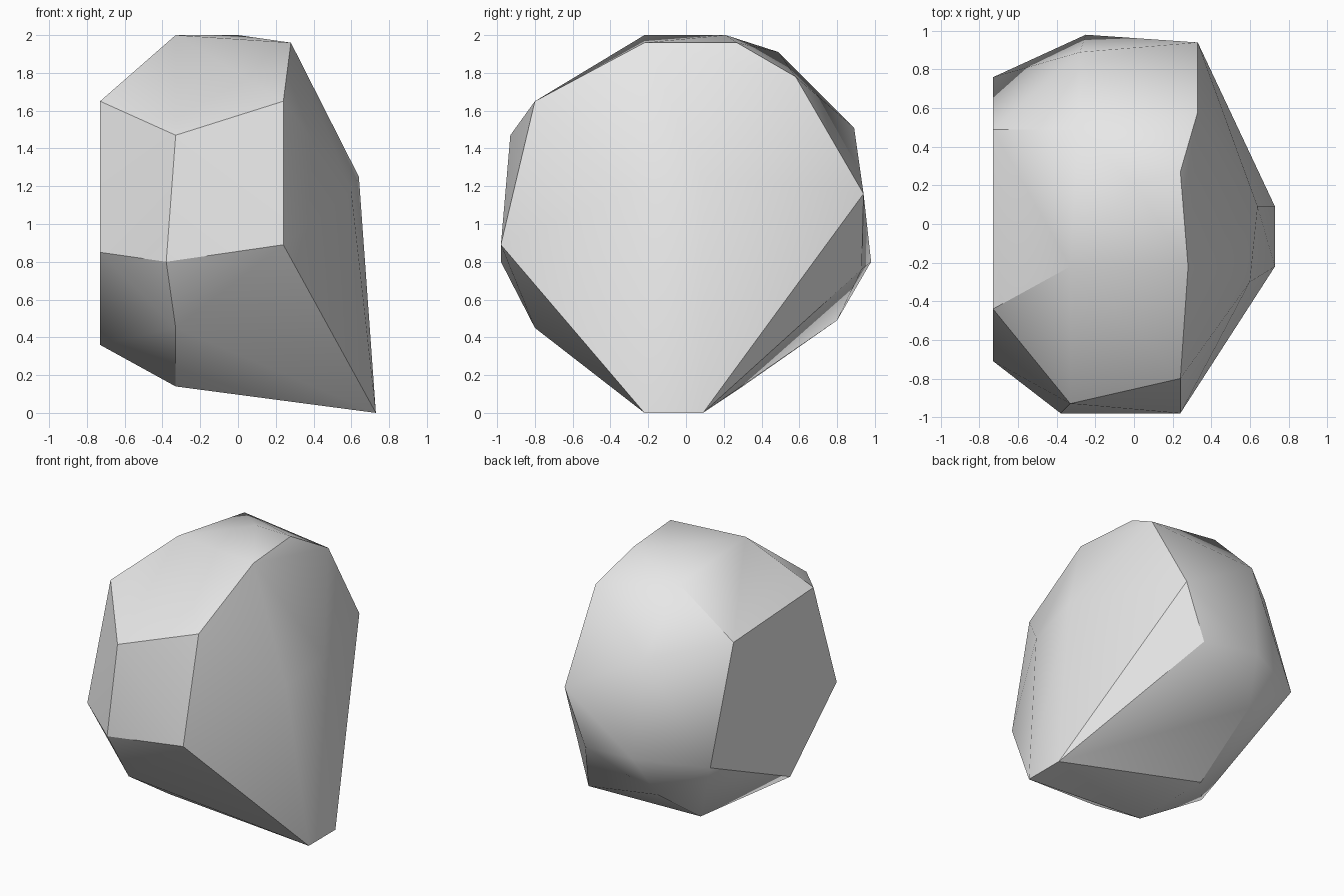
import bpy
import bmesh
import math
from mathutils import Vector

# Remove the default cube
default_cube = bpy.data.objects.get("Cube")
if default_cube:
    bpy.data.objects.remove(default_cube, do_unlink=True)


def make_material(name, colour):
    material = bpy.data.materials.new(name)
    material.use_nodes = True
    material.diffuse_color = colour
    for node in material.node_tree.nodes:
        if node.type == "BSDF_PRINCIPLED":
            node.inputs["Base Color"].default_value = colour
            node.inputs["Roughness"].default_value = 0.8
    return material


def make_hull(name, corner_groups, material):
    """Wrap a faceted convex boulder around groups of corner points."""
    mesh = bpy.data.meshes.new(name)
    bm = bmesh.new()
    for group in corner_groups.values():
        for corner in group:
            bm.verts.new(Vector(corner))
    result = bmesh.ops.convex_hull(bm, input=list(bm.verts), use_existing_faces=False)

    # Drop points left inside the hull
    loose = [v for v in bm.verts if not v.link_faces]
    bmesh.ops.delete(bm, geom=loose, context="VERTS")

    # Merge the hull triangles that lie in one flat facet
    bmesh.ops.dissolve_limit(bm, angle_limit=math.radians(2),
                             verts=list(bm.verts), edges=list(bm.edges))
    bmesh.ops.recalc_face_normals(bm, faces=list(bm.faces))
    bm.to_mesh(mesh)
    bm.free()

    mesh.materials.append(material)
    rock = bpy.data.objects.new(name, mesh)
    bpy.context.scene.collection.objects.link(rock)
    return rock


# Corners of the boulder, grouped by the side they belong to
corners = {
    "crown": [(-.33, -.22, 2), (0, .21, 2), (.28, -.22, 1.96),
              (.24, .27, 1.96), (-.29, .49, 1.91), (.33, .58, 1.78)],
    "front": [(.24, -.8, 1.65), (-.33, -.93, 1.47), (.24, -.98, .89),
              (-.38, -.98, .8), (-.33, -.8, .45)],
    "flat_side": [(-.73, -.44, 1.65), (-.73, .49, 1.6), (-.73, .76, .78),
                  (-.73, -.17, .36), (-.73, -.71, .85)],
    "back": [(-.28, .89, 1.51), (.33, .94, 1.16), (-.25, .98, .8),
             (.17, .93, .76), (-.33, .8, .49)],
    "bulging_side": [(.64, .09, 1.25), (.6, -.3, 1.17)],
    "base": [(.73, -.22, 0), (.73, .09, 0), (-.33, -.33, .14), (-.33, .3, .14)],
}

stone_grey = make_material("stone_grey", (.8, .8, .8, 1))
boulder = make_hull("boulder", corners, stone_grey)

# Soft shading across shallow facets, crisp along the steep edges
bpy.ops.object.select_all(action="DESELECT")
boulder.select_set(True)
bpy.context.view_layer.objects.active = boulder
bpy.ops.object.shade_smooth_by_angle(angle=math.radians(30))
